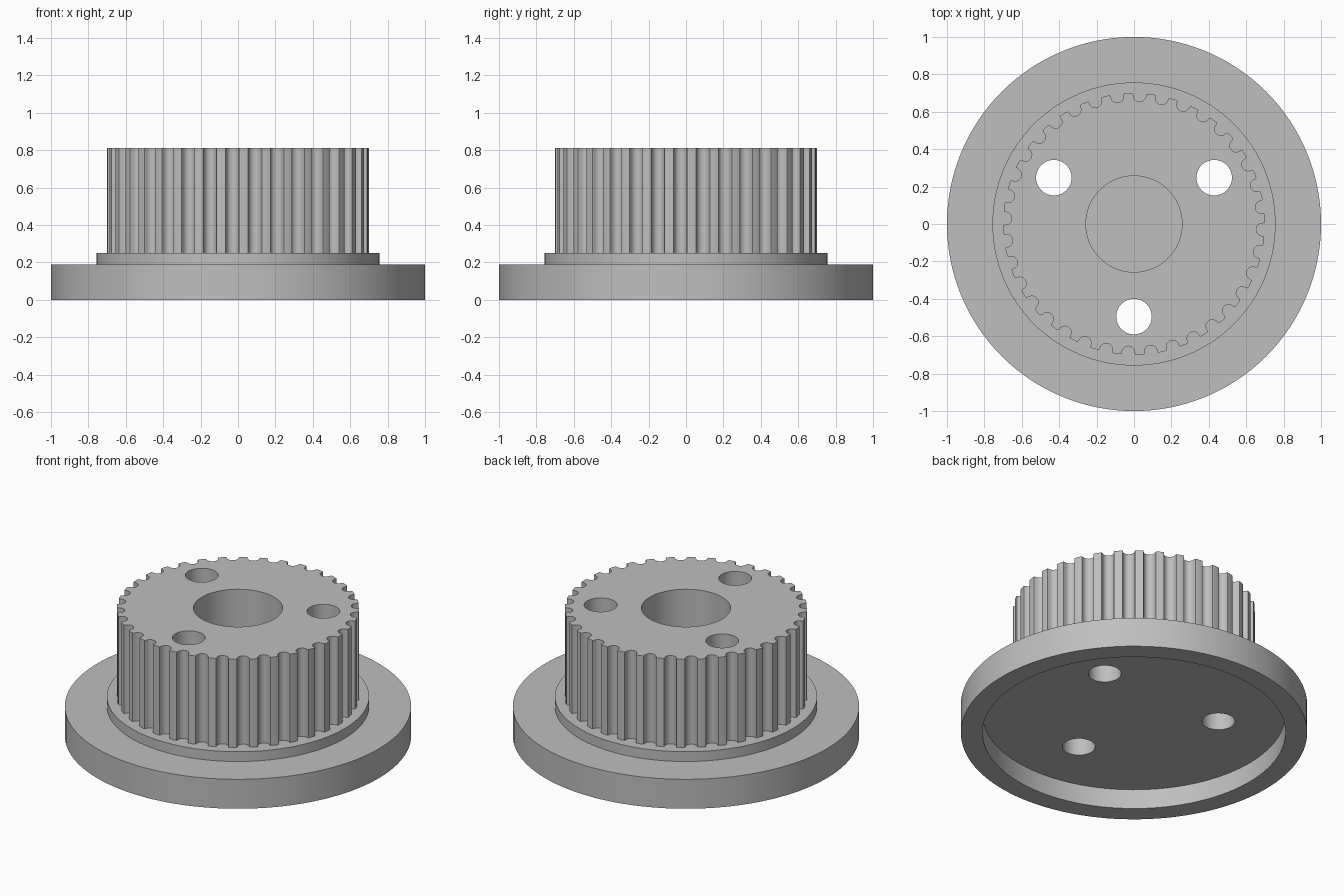
import bpy, bmesh
from math import cos, sin, pi, radians

cube = bpy.data.objects.get("Cube")
if cube:
    bpy.data.objects.remove(cube, do_unlink=True)

SEGMENTS = 128
TEETH = 36
FLOOR_Z, COLLAR_Z, TOP_Z = 0.1875, 0.25, 0.8125
BORE_R = 0.257

grey = bpy.data.materials.new("plain grey")
grey.use_nodes = True
colour = (0.52, 0.52, 0.52, 1)
grey.diffuse_color = colour
grey.node_tree.nodes["Principled BSDF"].inputs["Base Color"].default_value = colour


def make_object(name, bm):
    bmesh.ops.recalc_face_normals(bm, faces=bm.faces)
    mesh = bpy.data.meshes.new(name)
    bm.to_mesh(mesh)
    bm.free()
    mesh.materials.append(grey)
    obj = bpy.data.objects.new(name, mesh)
    bpy.context.collection.objects.link(obj)
    return obj


def lathe(name, profile):
    """Revolve (radius, z) points; the ends lie on the axis."""
    bm = bmesh.new()
    verts = [bm.verts.new((r, 0, z)) for r, z in profile]
    edges = [bm.edges.new(pair) for pair in zip(verts, verts[1:])]
    bmesh.ops.spin(bm, geom=verts + edges, cent=(0, 0, 0), axis=(0, 0, 1),
                   angle=2 * pi, steps=SEGMENTS, use_duplicate=False)
    bmesh.ops.remove_doubles(bm, verts=bm.verts, dist=0.0001)
    return make_object(name, bm)


def prism(name, outline, z0, z1):
    bm = bmesh.new()
    face = bm.faces.new([bm.verts.new((x, y, z0)) for x, y in outline])
    top = bmesh.ops.extrude_face_region(bm, geom=[face], use_keep_orig=True)
    moved = [v for v in top["geom"] if isinstance(v, bmesh.types.BMVert)]
    bmesh.ops.translate(bm, verts=moved, vec=(0, 0, z1 - z0))
    return make_object(name, bm)


def circle(radius, cx=0, cy=0, count=64):
    return [(cx + radius * cos(2 * pi * i / count),
             cy + radius * sin(2 * pi * i / count)) for i in range(count)]


def tooth_outline(outer=0.7, groove_r=0.034, groove_centre=0.688):
    """Round-bottomed grooves cut into a circle."""
    points = []
    for tooth in range(TEETH):
        a = radians(-2.5) + 2 * pi * tooth / TEETH
        local = [(outer - 0.002, -0.037)]
        for i in range(11):
            t = -pi / 2 + pi * i / 10
            local.append((groove_centre - groove_r * cos(t), groove_r * sin(t)))
        local.append((outer - 0.002, 0.037))
        points += [(r * cos(a) - s * sin(a), r * sin(a) + s * cos(a)) for r, s in local]
        # middle of the tooth tip
        points += [(outer * cos(a + f * 2 * pi / TEETH), outer * sin(a + f * 2 * pi / TEETH))
                   for f in (0.4, 0.5, 0.6)]
    return points


# Flange with underside recess, raised collar and floor of the blind bore
flange = lathe("flange", [
    (0, 0.125), (0.875, 0.125), (0.875, 0), (1, 0), (1, FLOOR_Z),
    (0.757, FLOOR_Z), (0.757, COLLAR_Z), (BORE_R, COLLAR_Z),
    (BORE_R, FLOOR_Z), (0, FLOOR_Z)])

# Toothed hub
hub = prism("toothed_hub", tooth_outline(), COLLAR_Z, TOP_Z)

# Cutters: central bore and three bolt holes
bore = prism("bore_cutter", circle(BORE_R, count=SEGMENTS), 0.2, 1)
bolts = []
for n in range(3):
    a = -pi / 2 + n * 2 * pi / 3
    bolts.append(prism(f"bolt_hole_cutter_{n + 1}",
                       circle(0.095, 0.495 * cos(a), 0.495 * sin(a), 48), -0.1, 1))

for obj, cutters in ((flange, bolts), (hub, bolts + [bore])):
    for cutter in cutters:
        mod = obj.modifiers.new("hole", 'BOOLEAN')
        mod.operation = 'DIFFERENCE'
        mod.solver = 'EXACT'
        mod.object = cutter

# Apply the holes, remove the cutters and smooth the curved walls
for obj in (flange, hub):
    bpy.ops.object.select_all(action='DESELECT')
    obj.select_set(True)
    bpy.context.view_layer.objects.active = obj
    for mod in list(obj.modifiers):
        bpy.ops.object.modifier_apply(modifier=mod.name)
    bpy.ops.object.shade_smooth_by_angle(angle=radians(30))
for cutter in bolts + [bore]:
    bpy.data.objects.remove(cutter, do_unlink=True)
